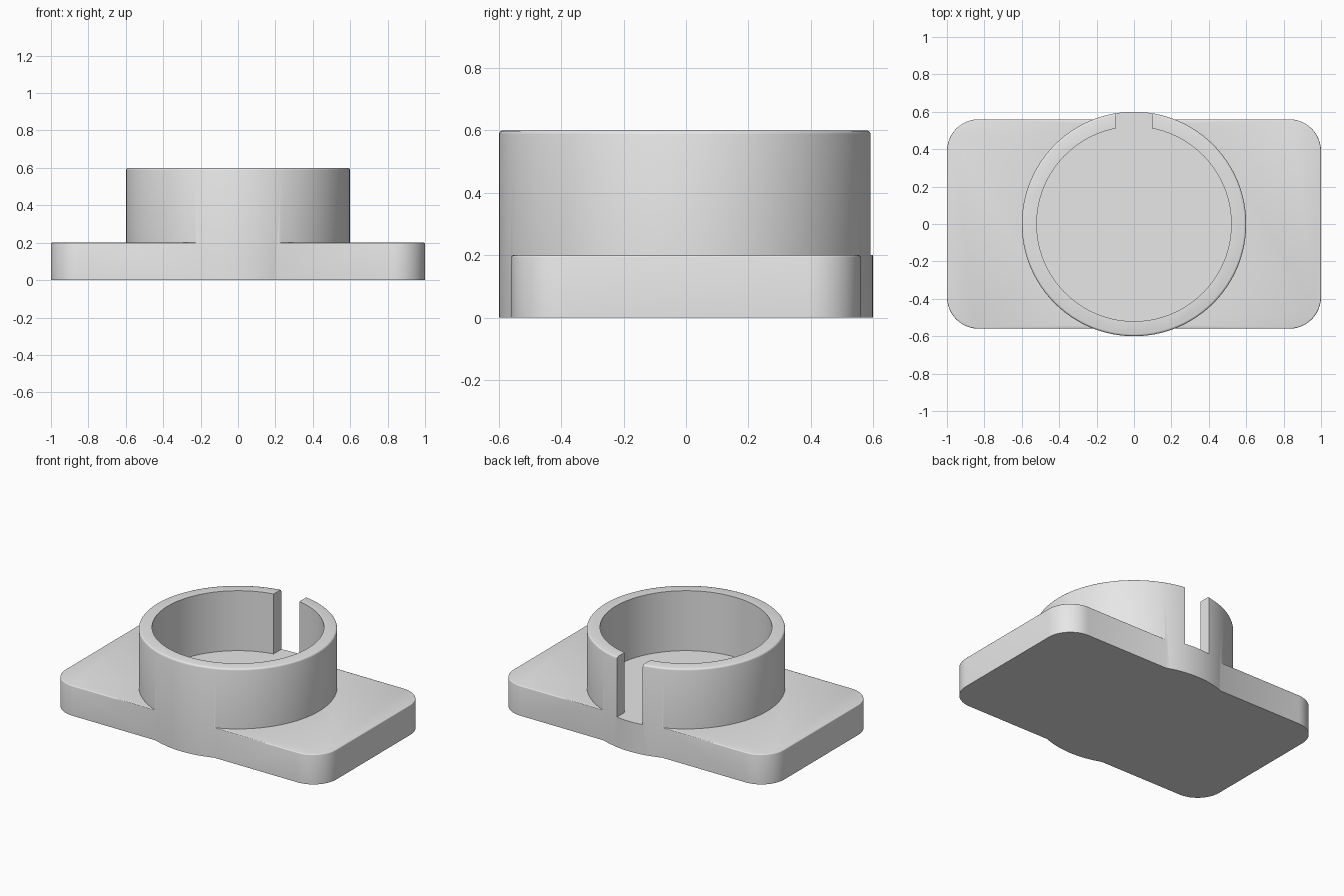
import bpy, bmesh, math
from math import sin, cos, pi

if "Cube" in bpy.data.objects:
    bpy.data.objects.remove(bpy.data.objects["Cube"])

grey = bpy.data.materials.new("plain grey")
grey.diffuse_color = (0.8, 0.8, 0.8, 1)
grey.use_nodes = True
grey.node_tree.nodes["Principled BSDF"].inputs["Base Color"].default_value = grey.diffuse_color


def prism(name, outline, z0, z1, fillet=0.0, segments=3):
    """Extrude a counter-clockwise outline, optionally rounding its top rim."""
    bm = bmesh.new()
    bottom = bm.faces.new([bm.verts.new((x, y, z0)) for x, y in outline])
    new = bmesh.ops.extrude_face_region(bm, geom=[bottom], use_keep_orig=True)["geom"]
    for v in new:
        if isinstance(v, bmesh.types.BMVert):
            v.co.z = z1
    bmesh.ops.recalc_face_normals(bm, faces=bm.faces)
    if fillet:
        rim = [e for e in bm.edges if all(v.co.z > z1 - 1e-5 for v in e.verts)]
        bmesh.ops.bevel(bm, geom=rim, offset=fillet, segments=segments,
                        profile=0.5, affect='EDGES')
    mesh = bpy.data.meshes.new(name)
    bm.to_mesh(mesh)
    bm.free()
    mesh.materials.append(grey)
    obj = bpy.data.objects.new(name, mesh)
    bpy.context.collection.objects.link(obj)
    return obj


def arc(cx, cy, r, a0, a1, n):
    return [(cx + r * cos(a0 + (a1 - a0) * i / n), cy + r * sin(a0 + (a1 - a0) * i / n))
            for i in range(n + 1)]


# Rounded base plate
hx, hy, r = 1.0, 0.56, 0.17
corners = [(1, 1), (-1, 1), (-1, -1), (1, -1)]
plate_outline = []
for i, (sx, sy) in enumerate(corners):
    plate_outline += arc(sx * (hx - r), sy * (hy - r), r, i * pi / 2, (i + 1) * pi / 2, 12)
holder = prism("holder", plate_outline, 0, 0.2, 0.006)

# Round cup that bulges past the plate edges
cup = prism("cup", arc(0, 0, 0.6, 0, 2 * pi, 96)[:-1], 0, 0.6, 0.012)

# Bore and rear slot share one keyhole-shaped cutter
inner, slot = 0.52, 0.095
a = math.acos(slot / inner)
keyhole = arc(0, 0, inner, pi - a, 2 * pi + a, 96) + [(slot, 0.8), (-slot, 0.8)]
bore = prism("bore_cutter", keyhole, 0.2, 0.8)

# Join the cup to the plate, then cut the bore
bpy.context.view_layer.objects.active = holder
for part, op in ((cup, 'UNION'), (bore, 'DIFFERENCE')):
    mod = holder.modifiers.new(op.lower(), 'BOOLEAN')
    mod.object, mod.operation, mod.solver = part, op, 'EXACT'
    bpy.ops.object.modifier_apply(modifier=mod.name)
    bpy.data.objects.remove(part)

# Smooth the curves while keeping hard edges
holder.select_set(True)
bpy.ops.object.shade_smooth_by_angle(angle=math.radians(35))
